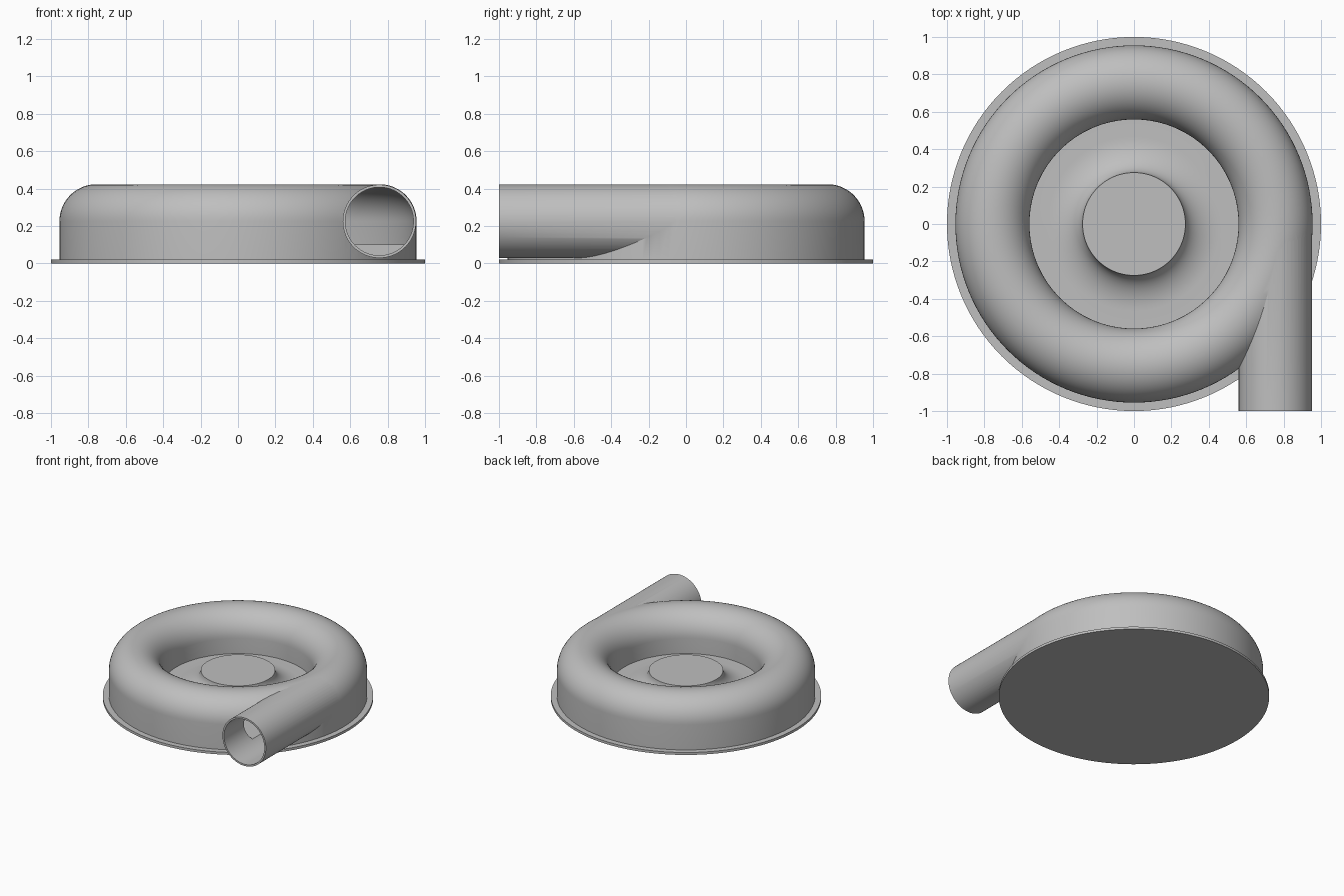
import bpy, bmesh
from math import pi, cos, sin, radians
from mathutils import Matrix

if "Cube" in bpy.data.objects:
    bpy.data.objects.remove(bpy.data.objects["Cube"])

RING_R, MID_Z = 0.757, 0.225      # centre of the ring tube
FLOOR_Z, PLATE_Z = 0.1, 0.02
HUB_R = 0.275

metal = bpy.data.materials.new("plain grey metal")
metal.use_nodes = True
GREY = (0.52, 0.52, 0.52, 1)
metal.diffuse_color = GREY
metal.node_tree.nodes["Principled BSDF"].inputs["Base Color"].default_value = GREY


def finish(bm, name):
    bmesh.ops.remove_doubles(bm, verts=bm.verts, dist=1e-5)
    bmesh.ops.recalc_face_normals(bm, faces=bm.faces)
    mesh = bpy.data.meshes.new(name)
    bm.to_mesh(mesh)
    bm.free()
    mesh.materials.append(metal)
    obj = bpy.data.objects.new(name, mesh)
    bpy.context.collection.objects.link(obj)
    return obj


def lathe(name, profile, closed=False, steps=128):
    bm = bmesh.new()
    verts = [bm.verts.new((r, 0, z)) for r, z in profile]
    pairs = list(zip(verts, verts[1:]))
    if closed:
        pairs.append((verts[-1], verts[0]))
    edges = [bm.edges.new(p) for p in pairs]
    bmesh.ops.spin(bm, geom=verts + edges, cent=(0, 0, 0), axis=(0, 0, 1),
                   angle=2 * pi, steps=steps, use_merge=True)
    return finish(bm, name)


def rod(name, radius, y0, y1):
    bm = bmesh.new()
    place = Matrix.Translation((RING_R - 0.001, (y0 + y1) / 2, MID_Z)) @ Matrix.Rotation(pi / 2, 4, "X")
    bmesh.ops.create_cone(bm, cap_ends=True, segments=96, radius1=radius,
                          radius2=radius, depth=y1 - y0, matrix=place)
    return finish(bm, name)


def arch(radius, n=28):
    # half circle from the outer side over the top to the inner side
    return [(RING_R + radius * cos(pi * i / n), MID_Z + radius * sin(pi * i / n))
            for i in range(n + 1)]


def combine(target, tool, operation):
    mod = target.modifiers.new(operation.title(), "BOOLEAN")
    mod.operation, mod.solver, mod.object = operation, "EXACT", tool
    bpy.context.view_layer.update()
    bpy.context.view_layer.objects.active = target
    bpy.ops.object.modifier_apply(modifier=mod.name)
    bpy.data.objects.remove(tool)


# Body: base plate, arched ring, sunken floor and flared hub in one profile
outer = arch(0.198)
flare = [(HUB_R + 0.19 * (1 - cos(a)), MID_Z - (MID_Z - FLOOR_Z) * sin(a))
         for a in (pi / 2 * i / 12 for i in range(12, -1, -1))]
profile = [(0, 0), (1, 0), (1, PLATE_Z), (outer[0][0], PLATE_Z)] + outer
profile += [(outer[-1][0], FLOOR_Z)] + flare + [(0, MID_Z)]
body = lathe("pump_casing", profile)

# Outlet pipe running off the ring
combine(body, rod("outlet_pipe", 0.196, -1, 0), "UNION")

# Hollow ring chamber and pipe bore
inner = arch(0.184)
chamber = [(inner[0][0], FLOOR_Z)] + inner + [(inner[-1][0], FLOOR_Z)]
combine(body, lathe("chamber_cutter", chamber, closed=True), "DIFFERENCE")
combine(body, rod("bore_cutter", 0.182, -1.1, 0), "DIFFERENCE")

# Smooth shading with crisp edges
bpy.ops.object.select_all(action="DESELECT")
body.select_set(True)
bpy.context.view_layer.objects.active = body
bpy.ops.object.shade_smooth_by_angle(angle=radians(28))
